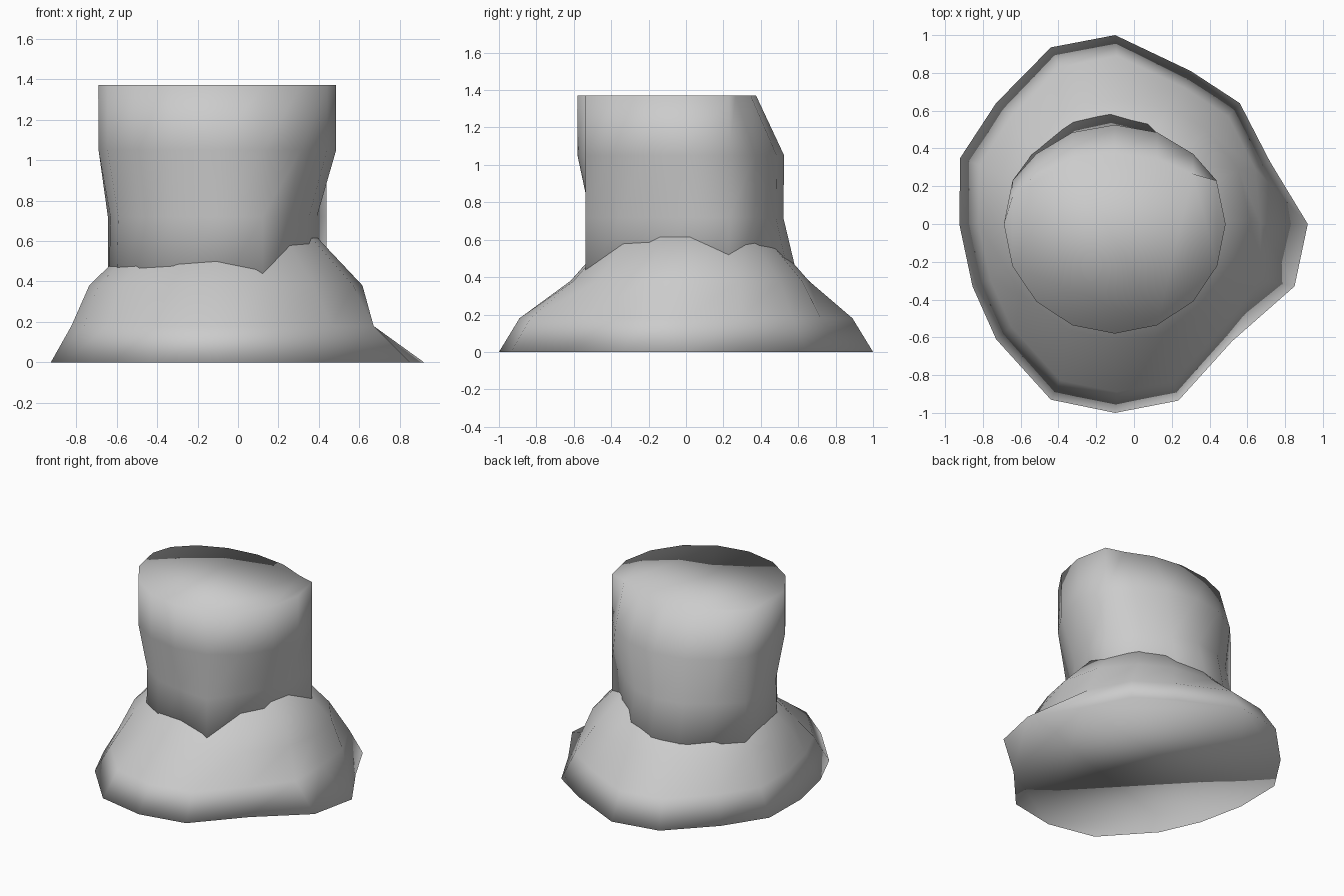
import bpy, bmesh, math

if "Cube" in bpy.data.objects:
    bpy.data.objects.remove(bpy.data.objects["Cube"])

SIDES = 16
ANGLES = [2 * math.pi * k / SIDES for k in range(SIDES)]

stone = bpy.data.materials.new("plain grey")
stone.diffuse_color = (0.6, 0.6, 0.6, 1)
stone.use_nodes = True
stone.node_tree.nodes["Principled BSDF"].inputs["Base Color"].default_value = stone.diffuse_color


def ellipse(cx, cy, rx, ry, z, angles=ANGLES, back=None):
    """Ring of points; back gives the +y half its own radius."""
    return [(cx + rx * math.cos(a),
             cy + (back if back and math.sin(a) > 0 else ry) * math.sin(a), z)
            for a in angles]


def loft(name, rings):
    """Skin a stack of equal rings, cap both ends, shade smooth."""
    bm = bmesh.new()
    loops = [[bm.verts.new(p) for p in ring] for ring in rings]
    for low, high in zip(loops, loops[1:]):
        for i in range(len(low)):
            j = (i + 1) % len(low)
            bm.faces.new((low[i], low[j], high[j], high[i]))
    bm.faces.new(loops[0][::-1])
    bm.faces.new(loops[-1])
    bmesh.ops.recalc_face_normals(bm, faces=bm.faces)
    for f in bm.faces:
        f.smooth = True
    me = bpy.data.meshes.new(name)
    bm.to_mesh(me)
    bm.free()
    me.materials.append(stone)
    ob = bpy.data.objects.new(name, me)
    bpy.context.collection.objects.link(ob)
    return ob


# flared mound: irregular ground outline, counter-clockwise from the right
outline = [(0.92, 0), (0.72, 0.33), (0.56, 0.64), (0.3, 0.81),
           (-0.1, 1.0), (-0.44, 0.935), (-0.73, 0.64), (-0.92, 0.35),
           (-0.925, 0), (-0.855, -0.33), (-0.73, -0.61), (-0.44, -0.93),
           (-0.1, -1.0), (0.235, -0.935), (0.52, -0.62), (0.85, -0.33)]
directions = [math.atan2(y, x) for x, y in outline]
mound = [
    [(x, y, 0) for x, y in outline],
    [(min(x * 0.89, 0.67), y * 0.89, 0.18) for x, y in outline],
    ellipse(-0.06, 0.02, 0.675, 0.64, 0.38, directions),
    ellipse(-0.05, 0.02, 0.42, 0.41, 0.64, directions),
]
loft("mound", mound)

# column: pinched waist, back of the top sloping inwards
column = [
    ellipse(-0.125, 0, 0.515, 0.51, 0.3, back=0.62),
    ellipse(-0.12, 0, 0.51, 0.51, 0.72, back=0.52),
    ellipse(-0.102, 0, 0.587, 0.58, 1.05, back=0.525),
    ellipse(-0.102, 0, 0.587, 0.58, 1.37, back=0.375),
]
for ring in column:
    z = ring[0][2]
    # upright edges that keep the full radius through the waist
    ring[1] = (0.437, 0.23, z)
    ring[13] = (0.122, -0.536, z)
    if z < 1.2:
        ring[7] = (-0.643, 0.23, z)
loft("column", column)
